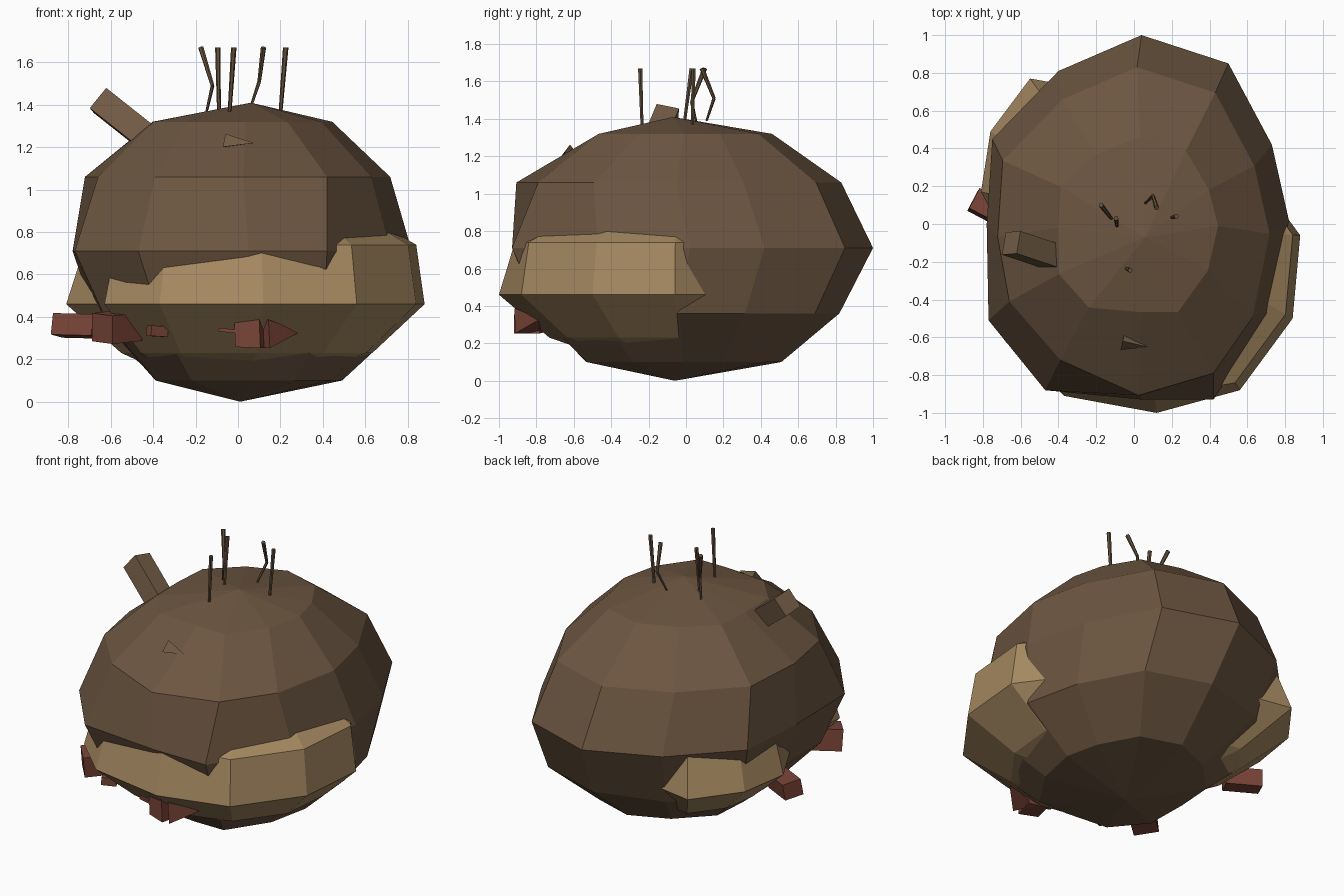
import bpy, bmesh, math
from mathutils import Vector

if "Cube" in bpy.data.objects:
    bpy.data.objects.remove(bpy.data.objects["Cube"])


def material(name, rgb):
    m = bpy.data.materials.new(name)
    m.diffuse_color = (*rgb, 1)
    m.use_nodes = True
    m.node_tree.nodes["Principled BSDF"].inputs["Base Color"].default_value = m.diffuse_color
    return m


EARTH = material("earth brown", (0.150, 0.092, 0.052))
SAND = material("sand", (0.38, 0.25, 0.12))
BRICK = material("brick red", (0.19, 0.058, 0.038))
TWIG = material("twig brown", (0.125, 0.08, 0.045))
WOOD = material("wood brown", (0.17, 0.108, 0.06))


def finish(bm, name, mat):
    bmesh.ops.recalc_face_normals(bm, faces=bm.faces)
    me = bpy.data.meshes.new(name)
    bm.to_mesh(me)
    bm.free()
    me.materials.append(mat)
    ob = bpy.data.objects.new(name, me)
    bpy.context.collection.objects.link(ob)
    return ob


def loft(name, rings, bottom, top, mat):
    """Closed lump: stacked rings with a point at each pole."""
    bm = bmesh.new()
    rows = [[bm.verts.new(p) for p in r] for r in rings]
    n = len(rows[0])
    lo, hi = bm.verts.new(bottom), bm.verts.new(top)
    for i in range(n):
        j = (i + 1) % n
        bm.faces.new((lo, rows[0][j], rows[0][i]))
        bm.faces.new((hi, rows[-1][i], rows[-1][j]))
        for a, b in zip(rows, rows[1:]):
            bm.faces.new((a[i], a[j], b[j], b[i]))
    return finish(bm, name, mat)


def prism(name, a, b, r1, r2, sides, mat, roll=0.0, flat=1.0):
    """Tapered prism from a to b; r2 = 0 gives a spike."""
    a, b = Vector(a), Vector(b)
    axis = (b - a).normalized()
    u = axis.cross(Vector((0, 0, 1)))
    u = Vector((1, 0, 0)) if u.length < 0.2 else u.normalized()
    v = u.cross(axis).normalized()
    bm = bmesh.new()
    rows = []
    for c, r in ((a, r1), (b, max(r2, 0.002))):
        rows.append([bm.verts.new(c + r * (u * math.cos(t) + v * math.sin(t) * flat))
                     for t in (roll + 2 * math.pi * k / sides for k in range(sides))])
    for k in range(sides):
        j = (k + 1) % sides
        bm.faces.new((rows[0][k], rows[0][j], rows[1][j], rows[1][k]))
    bm.faces.new(rows[0])
    bm.faces.new(rows[1])
    return finish(bm, name, mat)


# earth ball: irregular twelve-sided outline scaled for each height
outline = [(.82, .02), (.73, .42), (.5, .85), (.04, 1.0), (-.4, .81), (-.75, .45),
           (-.78, 0), (-.77, -.51), (-.47, -.88), (.05, -.93), (.42, -.93), (.72, -.47)]
levels = [(.10, .55, .54, .04, -.03), (.36, .87, .87, .06, -.05), (.71, 1, 1, 0, 0),
          (1.06, .9, .9, -.02, -.07), (1.32, .53, .48, .01, -.02)]
rings = [[(x * sx + dx, y * sy + dy, z) for x, y in outline] for z, sx, sy, dx, dy in levels]
# local dents: front and back left of the lower ring, front of the upper ring
rings[1][4:6] = [(-.34, .69, .36), (-.66, .37, .36)]
rings[1][8:11] = [(-.36, -.76, .36), (.07, -.79, .36), (.40, -.78, .36)]
rings[3][7:9] = [(-.66, -.41, 1.06), (-.39, -.72, 1.06)]
rings[3][10] = (.42, -.79, 1.06)
loft("earth_ball", rings, (.01, -.06, 0), (.06, -.07, 1.41), EARTH)

# sand lump: mostly buried, bulging out at front, right and back left
sand = [(.88, -.06), (.74, .13), (.58, .36), (.36, .66), (.04, .76), (-.27, .72),
        (-.55, .77), (-.76, .49), (-.81, .17), (-.6, -.22), (-.63, -.66),
        (-.37, -.91), (.12, -1.0), (.56, -.88), (.84, -.5)]
sand_rings = []
# scale at each height for the right, back left and front parts
for z, right, left, front in ((.1, .35, .33, .35), (.23, .72, .68, .73), (.46, 1, 1, 1),
                              (.74, .955, .89, .915), (.82, .8, .7, .7)):
    ring = []
    for x, y in sand:
        s = right if x > .5 else left if y > 0 else front
        ring.append((x * s, y * s, z))
    sand_rings.append(ring)
loft("sand_lump", sand_rings, (.05, -.1, .08), (.05, -.1, .84), SAND)

# wooden block at upper left
q = math.pi / 4
prism("wood_block", (-.41, -.18, 1.23), (-.65, -.10, 1.42), .087, .087, 4, WOOD, q - .25)

# small splinters
prism("front_splinter", (-.06, -.62, 1.222), (.07, -.65, 1.22), .055, 0, 3, WOOD, math.pi / 2, .75)
prism("side_splinter", (.80, -.04, .71), (.83, -.10, .71), .022, 0, 3, WOOD)

# brick fragments around the lower edge
prism("left_brick", (-.66, .03, .355), (-.85, .13, .36), .085, .085, 4, BRICK, q - .15, .85)
prism("front_left_brick", (-.50, -.54, .36), (-.64, -.66, .345), .105, .105, 4, BRICK, q + .1, .9)
prism("small_brick", (-.34, -.74, .33), (-.42, -.78, .335), .035, .035, 4, BRICK, q)
prism("thin_brick", (-.09, -.86, .34), (.0, -.87, .33), .012, .012, 4, BRICK, q)
prism("front_brick", (.0, -.82, .315), (.12, -.85, .32), .085, .10, 4, BRICK, q, .95)
prism("front_brick_tip", (.12, -.85, .32), (.29, -.78, .33), .10, 0, 4, BRICK, q, .95)

# twigs on top
twigs = [
    [(-.15, .06, 1.36), (-.12, .03, 1.49), (-.175, .10, 1.67)],
    [(-.09, -.01, 1.37), (-.095, .03, 1.67)],
    [(-.04, -.235, 1.36), (-.02, -.245, 1.67)],
    [(.06, .11, 1.39), (.10, .15, 1.51), (.12, .085, 1.67)],
    [(.20, .035, 1.36), (.225, .04, 1.67)],
]
for i, path in enumerate(twigs):
    for k, (a, b) in enumerate(zip(path, path[1:])):
        last = k == len(path) - 2
        prism(f"twig_{i + 1}_{k + 1}", a, b, .009 if last else .006, .013 if last else .009, 6, TWIG)
